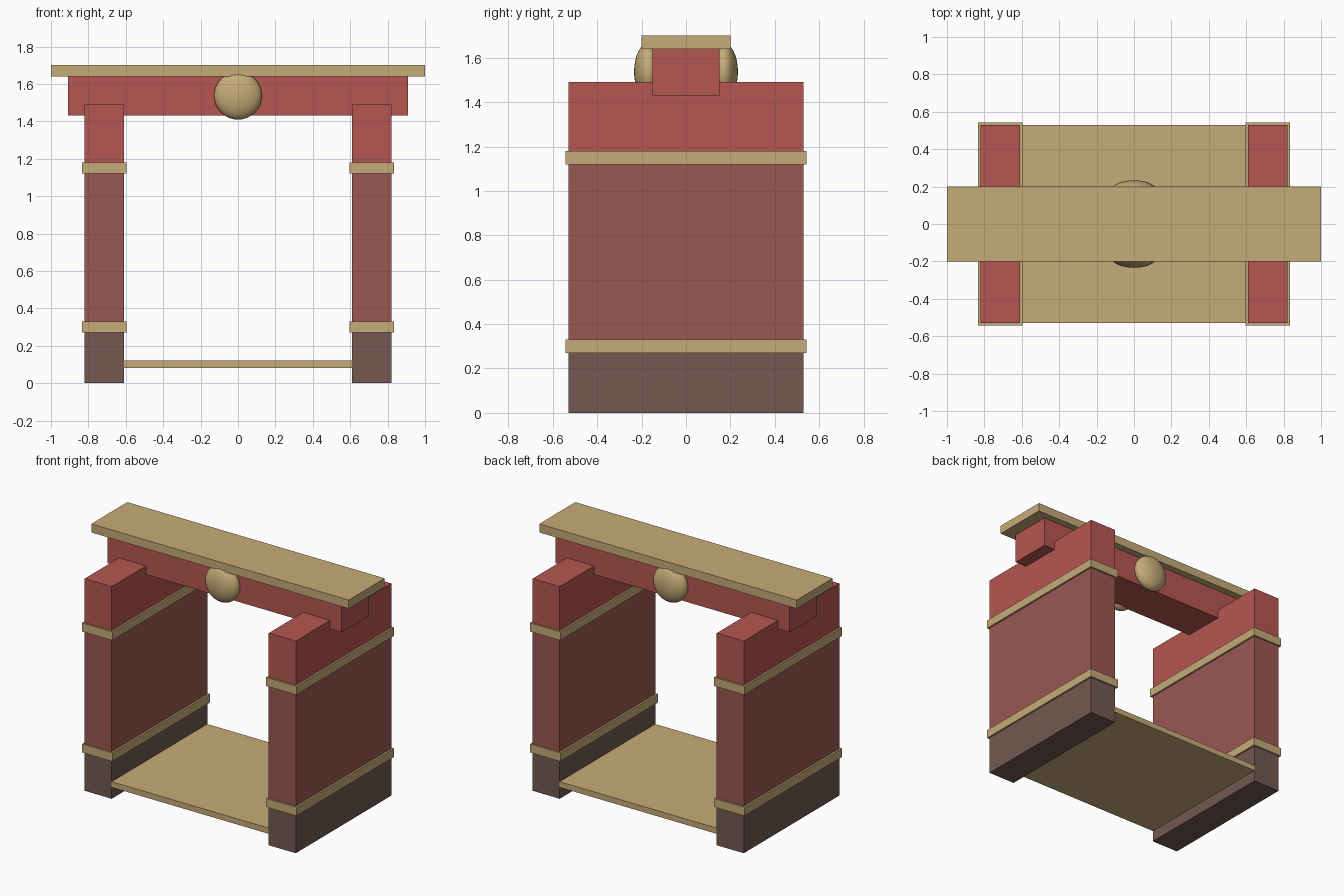
import bpy, bmesh
from mathutils import Matrix, Vector

if "Cube" in bpy.data.objects:
    bpy.data.objects.remove(bpy.data.objects["Cube"])


def material(name, rgb):
    """Flat colour from 0-255 sRGB values."""
    m = bpy.data.materials.new(name)
    lin = [((c / 255 + 0.055) / 1.055) ** 2.4 for c in rgb]
    m.diffuse_color = (*lin, 1.0)
    m.use_nodes = True
    m.node_tree.nodes["Principled BSDF"].inputs["Base Color"].default_value = m.diffuse_color
    return m


TAN = material("tan wood", (198, 171, 120))
RED = material("bright red", (182, 87, 81))
DULL = material("faded red", (154, 88, 82))
BROWN = material("dark brown", (115, 89, 80))


def box(name, centre, size, mats, cuts=()):
    """Box cut at the given heights; each height zone takes the next material."""
    bm = bmesh.new()
    mat = Matrix.Translation(centre) @ Matrix.Diagonal((*size, 1.0))
    bmesh.ops.create_cube(bm, size=1.0, matrix=mat)
    for z in cuts:
        bmesh.ops.bisect_plane(bm, geom=bm.verts[:] + bm.edges[:] + bm.faces[:],
                               plane_co=Vector((0, 0, z)), plane_no=Vector((0, 0, 1)))
    for f in bm.faces:
        h = f.calc_center_median().z
        f.material_index = sum(h > z for z in cuts)
    mesh = bpy.data.meshes.new(name)
    bm.to_mesh(mesh)
    bm.free()
    for m in mats:
        mesh.materials.append(m)
    ob = bpy.data.objects.new(name, mesh)
    bpy.context.collection.objects.link(ob)
    return ob


# Side walls with their trim bands
for side, s in (("left", -1), ("right", 1)):
    x = 0.715 * s
    box(side + "_wall", (x, 0, 0.745), (0.21, 1.06, 1.49), [BROWN, DULL, RED], (0.30, 1.15))
    for level, z in (("lower", 0.30), ("upper", 1.15)):
        box(f"{side}_{level}_band", (x, 0, z), (0.236, 1.084, 0.06), [TAN])

# Floor board between the walls
box("floor_board", (0, 0, 0.10), (1.22, 1.06, 0.04), [TAN])

# Cross beam and its cap
box("cross_beam", (0, 0, 1.535), (1.82, 0.30, 0.21), [RED])
box("beam_cap", (0, 0, 1.67), (2.0, 0.40, 0.06), [TAN])

# Flattened round bosses on the front and back of the beam
for side, s in (("front", -1), ("back", 1)):
    bpy.ops.mesh.primitive_uv_sphere_add(segments=32, ring_count=16, radius=0.128,
                                         location=(0, 0.17 * s, 1.537))
    boss = bpy.context.object
    boss.name = side + "_boss"
    boss.scale.y = 0.5
    boss.data.materials.append(TAN)
    bpy.ops.object.shade_smooth()
